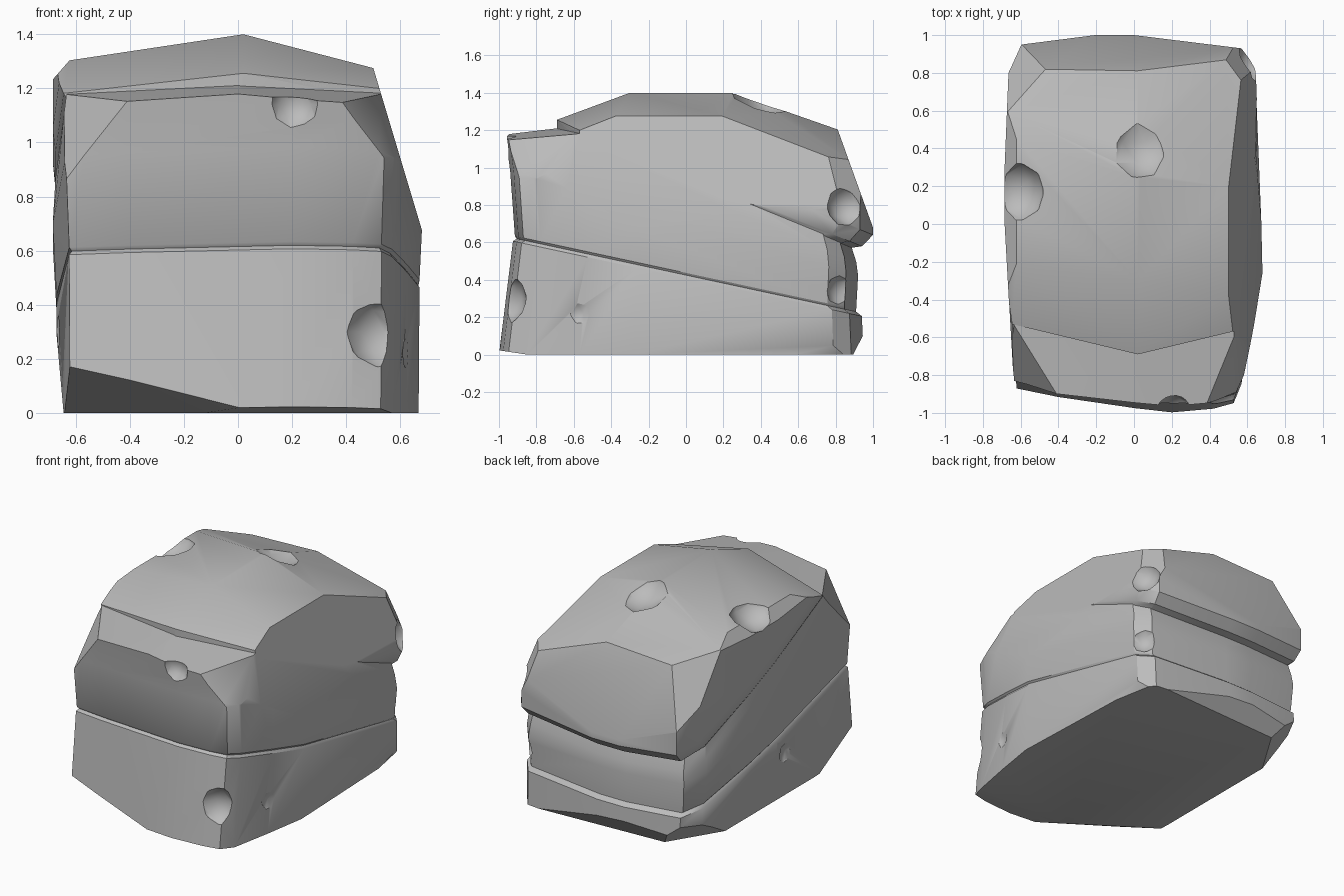
import bpy
import bmesh
from mathutils import Vector

cube = bpy.data.objects.get("Cube")
if cube:
    bpy.data.objects.remove(cube, do_unlink=True)

# Single stone colour
stone = bpy.data.materials.new("stone grey")
stone.use_nodes = True
grey = (0.5, 0.5, 0.5, 1)
stone.diffuse_color = grey
shader = next(n for n in stone.node_tree.nodes if n.type == "BSDF_PRINCIPLED")
shader.inputs["Base Color"].default_value = grey
shader.inputs["Roughness"].default_value = 0.9

# Plan outline of the boulder, shared by every ring
OUTLINE = [(-.93, -.89), (-.6, -.93), (.3, -1), (.63, -.98), (.79, -.95),
           (.85, -.85), (.93, -.57), (1, -.28), (.94, .83), (.83, .93),
           (0, 1), (-.3, 1), (-.87, .95), (-.97, .8), (-1, .3), (-1, 0)]
HALF_WIDTH = 0.685


def ring(bm, height, slope, width, front, back):
    """Outline on a tilted stratum plane."""
    verts = []
    for px, py in OUTLINE:
        y = py * (front if py < 0 else back)
        verts.append(bm.verts.new((px * width * HALF_WIDTH, y, height + slope * y)))
    return verts


def cut(bm, point, normal):
    """Slice off one facet and close the hole."""
    bmesh.ops.bisect_plane(bm, geom=bm.verts[:] + bm.edges[:] + bm.faces[:],
                           plane_co=Vector(point), plane_no=Vector(normal).normalized(),
                           clear_outer=True, dist=1e-5)
    edges = [e for e in bm.edges if e.is_boundary]
    if edges:
        bmesh.ops.holes_fill(bm, edges=edges, sides=0)


def finish(bm, name):
    bmesh.ops.recalc_face_normals(bm, faces=bm.faces[:])
    mesh = bpy.data.meshes.new(name)
    bm.to_mesh(mesh)
    bm.free()
    mesh.materials.append(stone)
    obj = bpy.data.objects.new(name, mesh)
    bpy.context.collection.objects.link(obj)
    return obj


def slab(name, specs, cuts):
    """Loft tilted rings, then chip the corners with planes."""
    bm = bmesh.new()
    rings = [ring(bm, *s) for s in specs]
    count = len(OUTLINE)
    for low, high in zip(rings, rings[1:]):
        for i in range(count):
            j = (i + 1) % count
            bm.faces.new((low[i], low[j], high[j], high[i]))
    bm.faces.new(rings[0][::-1])
    bm.faces.new(rings[-1])
    bmesh.ops.recalc_face_normals(bm, faces=bm.faces[:])
    for point, normal in cuts:
        cut(bm, point, normal)
    return finish(bm, name)


def combine(target, other, operation):
    mod = target.modifiers.new(operation, "BOOLEAN")
    mod.operation = operation
    mod.solver = "EXACT"
    mod.object = other
    bpy.ops.object.select_all(action="DESELECT")
    bpy.context.view_layer.objects.active = target
    target.select_set(True)
    bpy.ops.object.modifier_apply(modifier=mod.name)
    bpy.data.objects.remove(other, do_unlink=True)


# Leaning wall shared by both slabs
lean = ((.685, 0, .66), (1, 0, .3))

# Lower strata with a thin tilted groove between them
boulder = slab("boulder", [
    (0, 0, .975, 1, .95),
    (.408, -.215, .98, .925, .94),
    (.425, -.215, .965, .905, .91),
    (.437, -.215, .98, .915, .91),
    (.7, -.3, 1, .94, .92),
    (.87, -.41, .985, .98, .91),
    (.98, -.41, .965, .95, .87),
], [
    lean,
    ((0, -.69, 1.21), (.08, -.12, 1)),        # front ledge
    ((0, -.69, 1.21), (-.08, -.12, 1)),
    ((-.41, -.92, 1.13), (-.8, -.53, .5)),    # front ledge corners
    ((.42, -.94, 1.1), (.8, -.37, .5)),
    ((-.645, 0, 0), (-1, 0, -.09)),           # tapered foot
    ((0, -.93, 0), (-.32, -.475, -1)),        # chipped underside
    ((0, -.98, .02), (0, -.15, -1)),
    ((.67, .4, 0), (1, .19, -.65)),
    ((0, .945, .1), (-.05, 1, -.75)),
    ((-.57, .63, 0), (-.26, .16, -.3)),
])

# Overhanging top stratum with a ridged roof and a stepped front
roof = [((.02, 0, 1.4), (side, 0, 1)) for side in (.26, -.15)]
for side, back_tilt in ((1, .3), (-1, .04)):
    roof.append(((.02, -.3, 1.4), (side * .2, -.37, 1)))
    roof.append(((.02, .25, 1.4), (side * back_tilt, .35, 1)))
    roof.append(((.02, -.69, 1.25), (side * .24, -1, 0)))
top_slab = slab("top_slab", [
    (.92, -.41, .95, .9, .86),
    (.965, -.41, .985, .95, .94),
    (1.05, -.41, 1, .97, 1),
    (2.2, -.41, 1, 1, 1),
], roof + [
    lean,
    ((0, .87, 1.04), (0, 1, .36)),            # back wall
    ((-.67, 0, 1.25), (-.8, 0, .7)),          # side edge
    ((.53, .78, 1.1), (1, .8, .5)),           # back corners
    ((-.51, .79, 1.17), (-.8, .9, .6)),
])
combine(boulder, top_slab, "UNION")

# Scooped dents: centre and radius
dents = [
    ((.05, .43, 1.48), .21),
    ((-.64, .17, 1.39), .18),
    ((.21, -1, 1.14), .1),
    ((.54, -1, .3), .15),
    ((.7, -.58, .22), .1),
    ((.66, .87, .8), .12),
    ((.65, .86, .34), .11),
    ((-.74, -.1, .3), .1),
]
for centre, radius in dents:
    bm = bmesh.new()
    bmesh.ops.create_icosphere(bm, subdivisions=2, radius=radius)
    bmesh.ops.translate(bm, verts=bm.verts[:], vec=centre)
    combine(boulder, finish(bm, "dent_cutter"), "DIFFERENCE")

# Soft facets with crisp breaks
bpy.ops.object.select_all(action="DESELECT")
boulder.select_set(True)
bpy.context.view_layer.objects.active = boulder
bpy.ops.object.shade_smooth_by_angle(angle=0.6)
